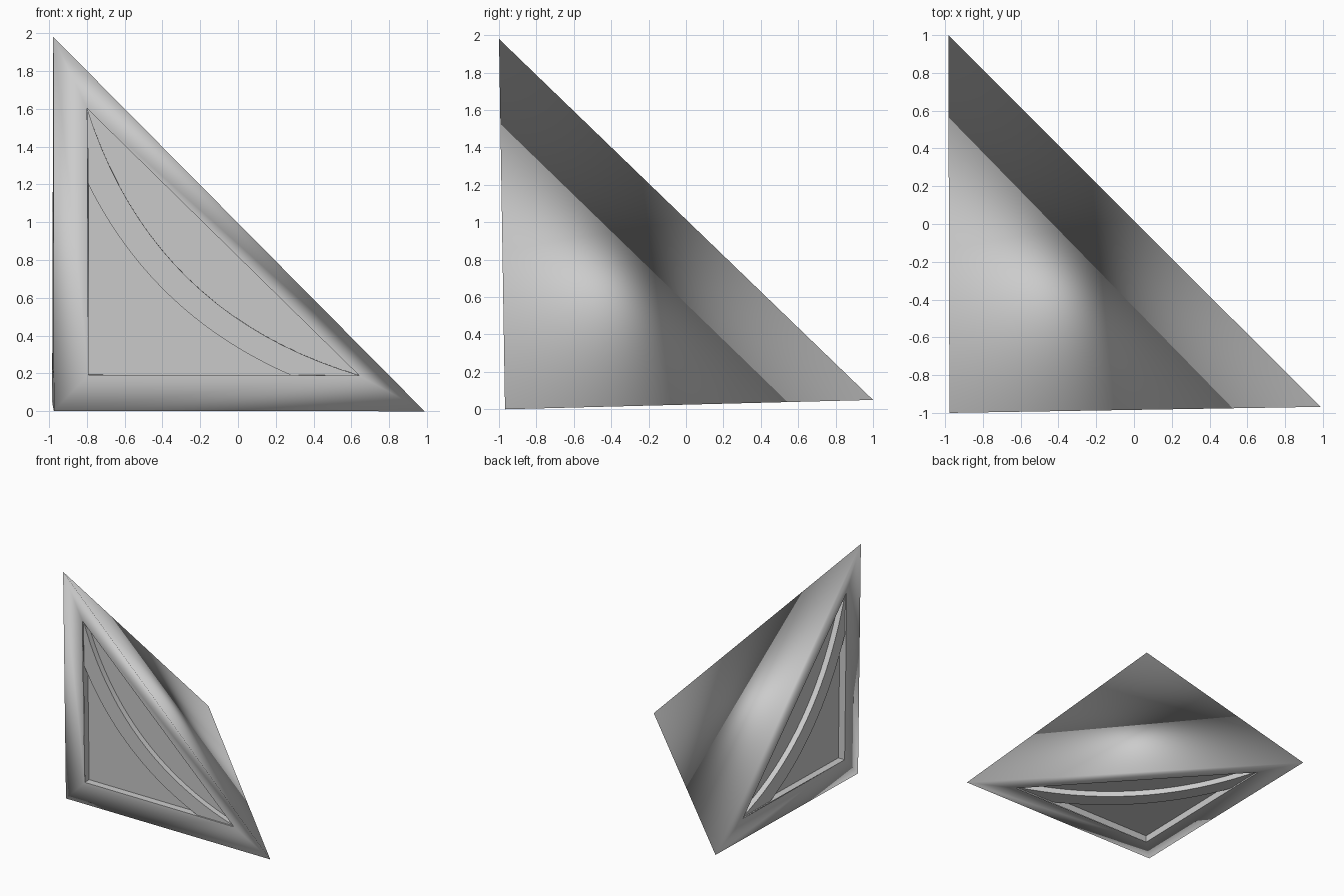
import bpy, bmesh, math
from mathutils import Vector

if "Cube" in bpy.data.objects:
    bpy.data.objects.remove(bpy.data.objects["Cube"])

# Four corners of the wedge
C = Vector((-0.974, -0.965, 0.003))
X = Vector((0.987, -0.968, 0.0))
Y = Vector((-0.983, 1.0, 0.05))
Z = Vector((-0.977, -1.0, 1.98))
CORNERS = [C, X, Y, Z]

FLOOR, BAND = 0.06, 0.012      # recess depths of the pockets and the curved band
STEPS = 20


def ab(x, z):
    """Front-view reading -> fractions along the two legs of a face."""
    return ((x + 0.974) / 1.961, z / 1.98)


def arc(p0, p1, p2):
    pts = []
    for i in range(STEPS + 1):
        t = i / STEPS
        pts.append(tuple((1 - t) ** 2 * a + 2 * t * (1 - t) * b + t * t * c
                         for a, b, c in zip(p0, p1, p2)))
    return pts


# Pocket outline and the two arcs (running from the lower right to the top)
i0, iu, iv = ab(-0.79, 0.19), ab(0.64, 0.19), ab(-0.795, 1.6)
outer = arc(iu, ab(-0.455, 0.515), iv)
inner = arc(ab(0.28, 0.19), ab(-0.445, 0.505), ab(-0.79, 1.2))

bm = bmesh.new()


def add(points):
    bm.faces.new([bm.verts.new(p) for p in points])


def panel(U, V):
    """One decorated face: flat frame, two pockets and a curved band."""
    u, v = U - C, V - C
    n = u.cross(v).normalized()

    def at(p, depth=0.0):
        return C + u * p[0] + v * p[1] - n * depth

    def region(loop, depth, tops):
        add([at(p, depth) for p in loop])
        for k, top in enumerate(tops):
            p, q = loop[k], loop[(k + 1) % len(loop)]
            if top < depth:
                add([at(p, top), at(q, top), at(q, depth), at(p, depth)])

    # frame
    a, b, c = at(i0), at(iu), at(iv)
    add([C, U, b, a])
    add([U, V, c, b])
    add([V, C, a, c])
    # corner pocket
    region([i0] + inner, FLOOR, [0] + [BAND] * STEPS + [0])
    # curved band
    region(outer + inner[::-1], BAND,
           [BAND] * STEPS + [0] + [BAND] * STEPS + [0])
    # slanted-side pocket
    region(outer[::-1], FLOOR, [BAND] * STEPS + [0])


for U, V in ((X, Z), (Y, X), (Z, Y)):
    panel(U, V)
add([X, Y, Z])                 # plain slanted face

bmesh.ops.remove_doubles(bm, verts=bm.verts, dist=1e-5)


def is_corner(vert):
    return any((vert.co - p).length < 1e-4 for p in CORNERS)


# Soft shading over the outer edges, crisp pocket edges
for f in bm.faces:
    f.smooth = True
for e in bm.edges:
    rim = all(is_corner(w) for w in e.verts)
    e.smooth = rim or e.calc_face_angle(math.pi) < math.radians(30)

mesh = bpy.data.meshes.new("corner_wedge")
bm.to_mesh(mesh)
bm.free()
obj = bpy.data.objects.new("corner_wedge", mesh)
bpy.context.collection.objects.link(obj)
